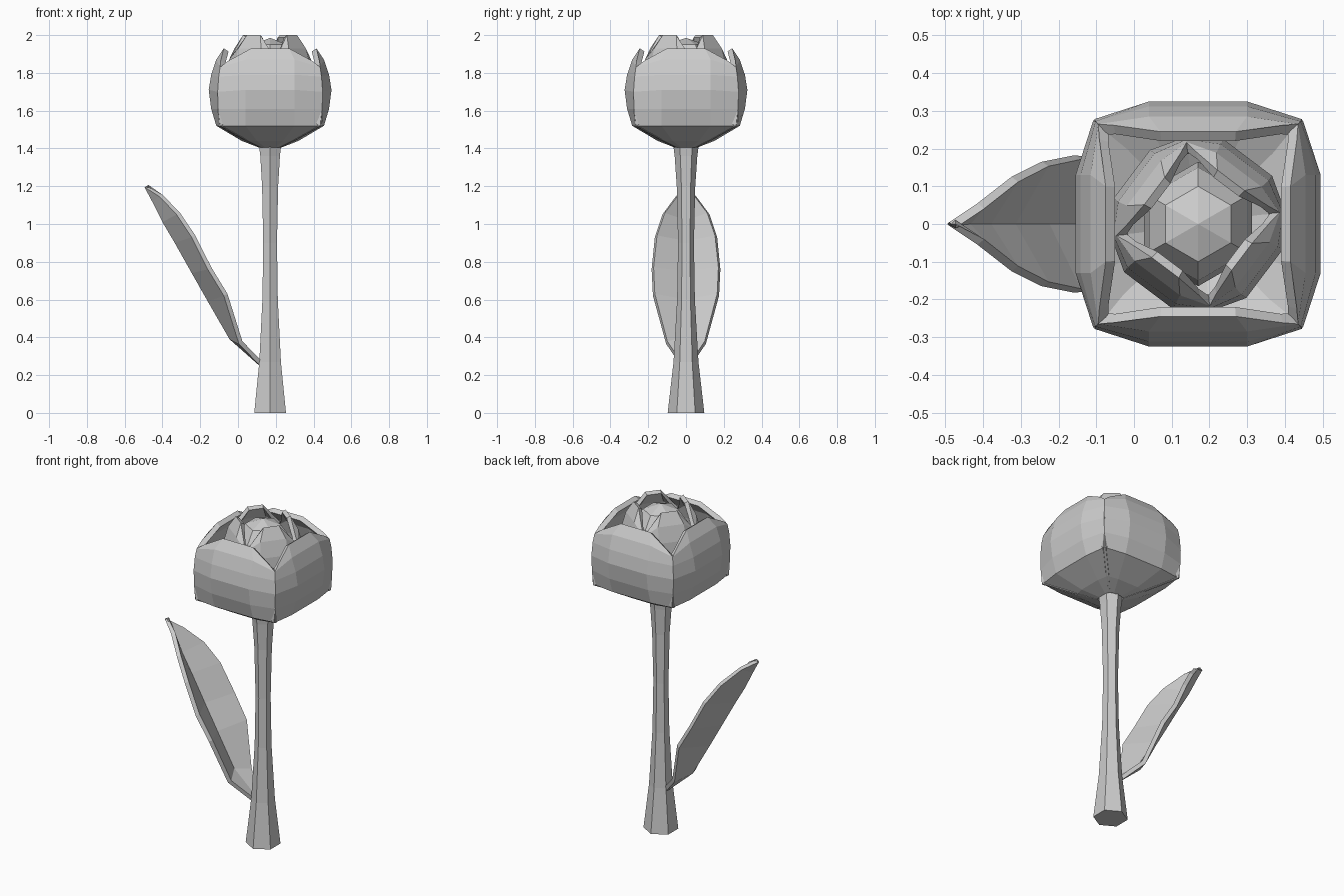
import bpy, math

if "Cube" in bpy.data.objects:
    bpy.data.objects.remove(bpy.data.objects["Cube"])

CX = 0.17  # stem and flower axis


def mesh_object(name, verts, faces, x=0.0, turn=0.0):
    me = bpy.data.meshes.new(name)
    me.from_pydata(verts, [], faces)
    me.update()
    ob = bpy.data.objects.new(name, me)
    bpy.context.collection.objects.link(ob)
    ob.location.x = x
    ob.rotation_euler.z = math.radians(turn)
    return ob


def lathe(name, profile, sides=6):
    """Six-sided turned form with corners on the y axis, closed at both ends."""
    verts, faces = [], []
    for r, z in profile:
        for k in range(sides):
            a = math.pi / 2 + k * math.tau / sides
            verts.append((r * math.cos(a), r * math.sin(a), z))
    for i in range(len(profile) - 1):
        for k in range(sides):
            m = (k + 1) % sides
            faces.append((i * sides + k, i * sides + m, (i + 1) * sides + m, (i + 1) * sides + k))
    faces.append(tuple(reversed(range(sides))))
    faces.append(tuple(range(len(verts) - sides, len(verts))))
    return mesh_object(name, verts, faces, CX)


def blade(name, rows, thickness, x, turn):
    """Curved sheet: each row is a half section (half width, outward distance, z), mirrored."""
    verts, faces = [], []
    for row in rows:
        verts += [(-w, -d, z) for w, d, z in row]
        verts += [(w, -d, z) for w, d, z in reversed(row) if w > 0]
    n = len(verts) // len(rows)
    for i in range(len(rows) - 1):
        for j in range(n - 1):
            a = i * n + j
            faces.append((a, a + 1, a + n + 1, a + n))
    ob = mesh_object(name, verts, faces, x, turn)
    mod = ob.modifiers.new("thickness", "SOLIDIFY")
    mod.thickness = thickness
    mod.offset = -1
    return ob


# Stem
lathe("stem", [(0.097, 0), (0.066, 0.27), (0.047, 0.6), (0.042, 0.9),
               (0.049, 1.2), (0.06, 1.36), (0.068, 1.42)])

# Central bud
lathe("bud", [(0.06, 1.5), (0.14, 1.65), (0.165, 1.78), (0.15, 1.88),
              (0.1, 1.95), (0.002, 1.985)])

# Four outer petals, edge point then middle point on each row
outer = [
    [(0.055, 0.05, 1.405), (0.025, 0.06, 1.405)],
    [(0.14, 0.13, 1.445), (0.07, 0.15, 1.44)],
    [(0.275, 0.265, 1.52), (0.13, 0.285, 1.52)],
    [(0.275, 0.275, 1.61), (0.13, 0.312, 1.61)],
    [(0.275, 0.278, 1.70), (0.13, 0.325, 1.71)],
    [(0.272, 0.272, 1.78), (0.13, 0.312, 1.79)],
    [(0.265, 0.265, 1.83), (0.13, 0.285, 1.87)],
    [(0.225, 0.262, 1.862), (0.1, 0.245, 1.93)],
]
for k in range(4):
    blade(f"outer_petal_{k + 1}", outer, 0.03, CX, 90 * k)

# Four inner petals, set diagonally
inner = [
    [(0.05, 0.05, 1.45), (0.02, 0.06, 1.45)],
    [(0.15, 0.15, 1.54), (0.07, 0.19, 1.54)],
    [(0.165, 0.165, 1.7), (0.08, 0.22, 1.7)],
    [(0.16, 0.16, 1.83), (0.08, 0.205, 1.84)],
    [(0.155, 0.155, 1.87), (0.075, 0.18, 1.93)],
    [(0.12, 0.15, 1.91), (0.045, 0.145, 2.0)],
]
for k in range(4):
    blade(f"inner_petal_{k + 1}", inner, 0.025, CX, 53 + 90 * k)

# Folded leaf leaning out to the left
leaf = [
    [(0.02, -0.125, 0.24), (0, -0.13, 0.235)],
    [(0.105, -0.005, 0.365), (0, 0.045, 0.39)],
    [(0.175, 0.075, 0.62), (0, 0.16, 0.59)],
    [(0.182, 0.16, 0.76), (0, 0.245, 0.74)],
    [(0.165, 0.245, 0.93), (0, 0.335, 0.90)],
    [(0.125, 0.325, 1.05), (0, 0.4, 1.01)],
    [(0.055, 0.415, 1.145), (0, 0.455, 1.12)],
    [(0.005, 0.49, 1.192), (0, 0.495, 1.195)],
]
blade("leaf", leaf, 0.024, 0, -90)
